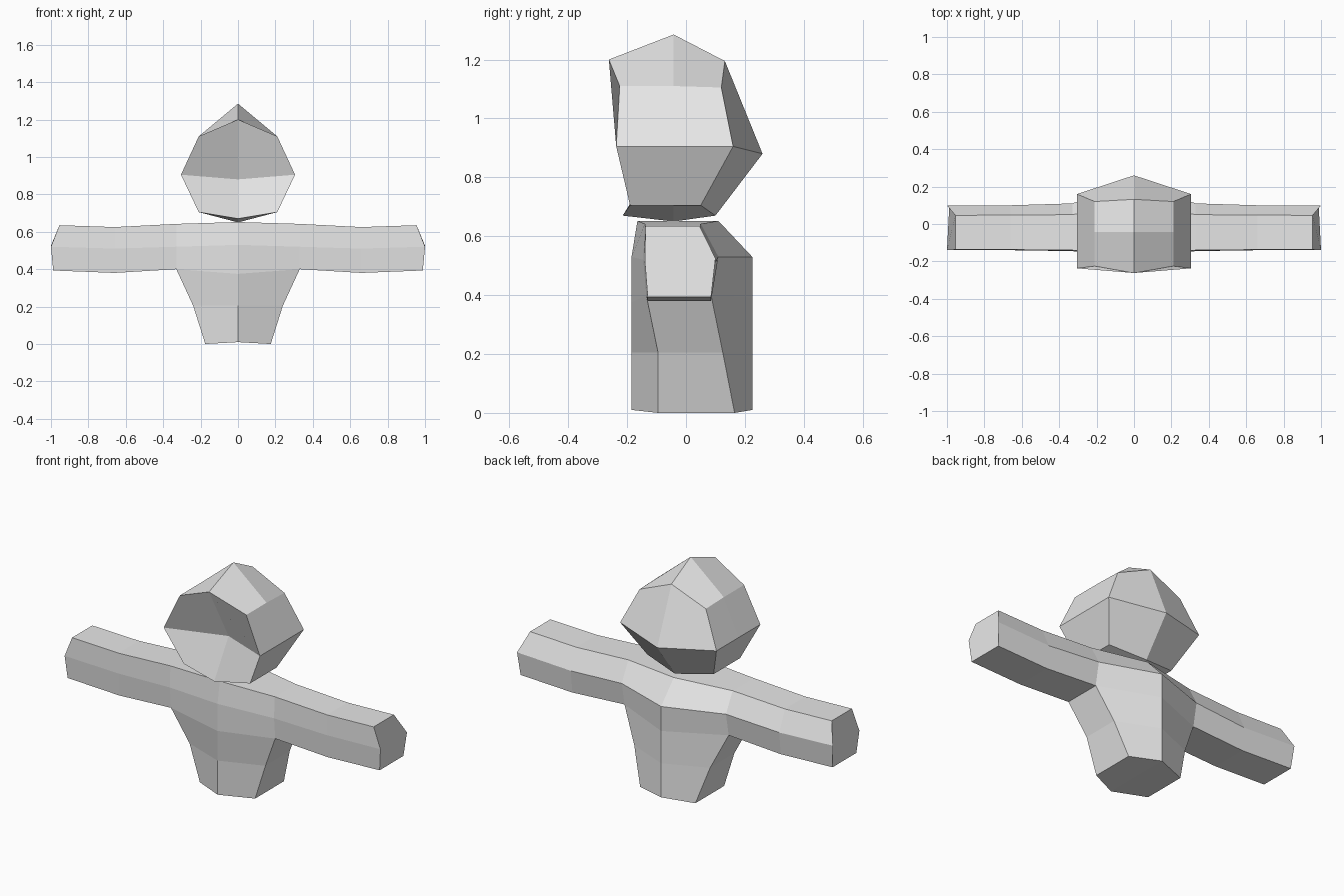
import bpy
import bmesh

cube = bpy.data.objects.get("Cube")
if cube:
    bpy.data.objects.remove(cube, do_unlink=True)

grey = bpy.data.materials.new("light grey")
grey.use_nodes = True
grey.diffuse_color = (0.8, 0.8, 0.8, 1)
grey.node_tree.nodes["Principled BSDF"].inputs["Base Color"].default_value = (0.8, 0.8, 0.8, 1)


def add_row(bm, points):
    return [bm.verts.new(p) for p in points]


def bridge(bm, a, b, closed=False, skip=()):
    """Join two rows of vertices with quads."""
    n = len(a)
    for i in range(n if closed else n - 1):
        if i not in skip:
            j = (i + 1) % n
            bm.faces.new((a[i], a[j], b[j], b[i]))


def finish(bm, name):
    """Mirror the +x half, weld the seam and make a flat-shaded object."""
    bmesh.ops.mirror(bm, geom=bm.verts[:] + bm.edges[:] + bm.faces[:],
                     axis='X', merge_dist=0.0005)
    bmesh.ops.remove_doubles(bm, verts=bm.verts[:], dist=0.0005)
    bmesh.ops.recalc_face_normals(bm, faces=bm.faces[:])
    mesh = bpy.data.meshes.new(name)
    bm.to_mesh(mesh)
    bm.free()
    mesh.materials.append(grey)
    obj = bpy.data.objects.new(name, mesh)
    bpy.context.collection.objects.link(obj)
    return obj


# Head: half outlines from crown to chin at the front, middle and back
bm = bmesh.new()
front = add_row(bm, [(0, -0.262, 1.20), (0.21, -0.225, 1.11), (0.305, -0.237, 0.905),
                     (0.21, -0.19, 0.705), (0, -0.215, 0.67)])
middle = add_row(bm, [(0, -0.042, 1.285), (0.21, -0.042, 1.11), (0.305, -0.042, 0.905),
                      (0.21, -0.042, 0.705), (0, -0.042, 0.65)])
back = add_row(bm, [(0, 0.132, 1.195), (0.21, 0.12, 1.105), (0.305, 0.16, 0.905),
                    (0.21, 0.05, 0.705), (0, 0.10, 0.67)])
bridge(bm, front, middle)
bridge(bm, middle, back)
# Sunken face and pointed back of the head
for row, y in ((front, -0.085), (back, 0.26)):
    centre = bm.verts.new((0, y, 0.88))
    bm.faces.new((row[0], row[1], row[2], centre))
    bm.faces.new((centre, row[2], row[3], row[4]))
finish(bm, "head")

# Chest and arm: six-sided sections from the centre line to the hand
bm = bmesh.new()
sections = [
    [(0, -0.165, 0.652), (0, 0.11, 0.652), (0, 0.225, 0.53),
     (0, 0.225, 0.39), (0, -0.185, 0.375), (0, -0.185, 0.53)],
    [(0.33, -0.14, 0.642), (0.33, 0.05, 0.642), (0.33, 0.11, 0.53),
     (0.33, 0.085, 0.40), (0.33, -0.135, 0.40), (0.33, -0.145, 0.52)],
    [(0.66, -0.137, 0.625), (0.66, 0.048, 0.625), (0.66, 0.10, 0.51),
     (0.66, 0.085, 0.38), (0.66, -0.13, 0.38), (0.66, -0.14, 0.51)],
    [(0.955, -0.137, 0.635), (0.955, 0.046, 0.635), (1.0, 0.10, 0.525),
     (0.988, 0.085, 0.393), (0.988, -0.13, 0.393), (1.0, -0.14, 0.52)],
]
rings = [add_row(bm, s) for s in sections]
for i in range(3):
    bridge(bm, rings[i], rings[i + 1], closed=True, skip=(3,) if i == 0 else ())
bm.faces.new(rings[-1])

# Torso: tapering rows below the chest, closed at the base
upper = [rings[0][4], rings[1][4], rings[1][3], rings[0][3]]
for x, y_front, y_back, z, z_mid in ((0.24, -0.095, 0.125, 0.205, 0.205),
                                     (0.175, -0.095, 0.165, 0.0, 0.01)):
    lower = add_row(bm, [(0, -0.185, z_mid), (x, y_front, z), (x, y_back, z), (0, 0.225, z_mid)])
    bridge(bm, upper, lower)
    upper = lower
bm.faces.new(upper)
finish(bm, "body_and_arms")
